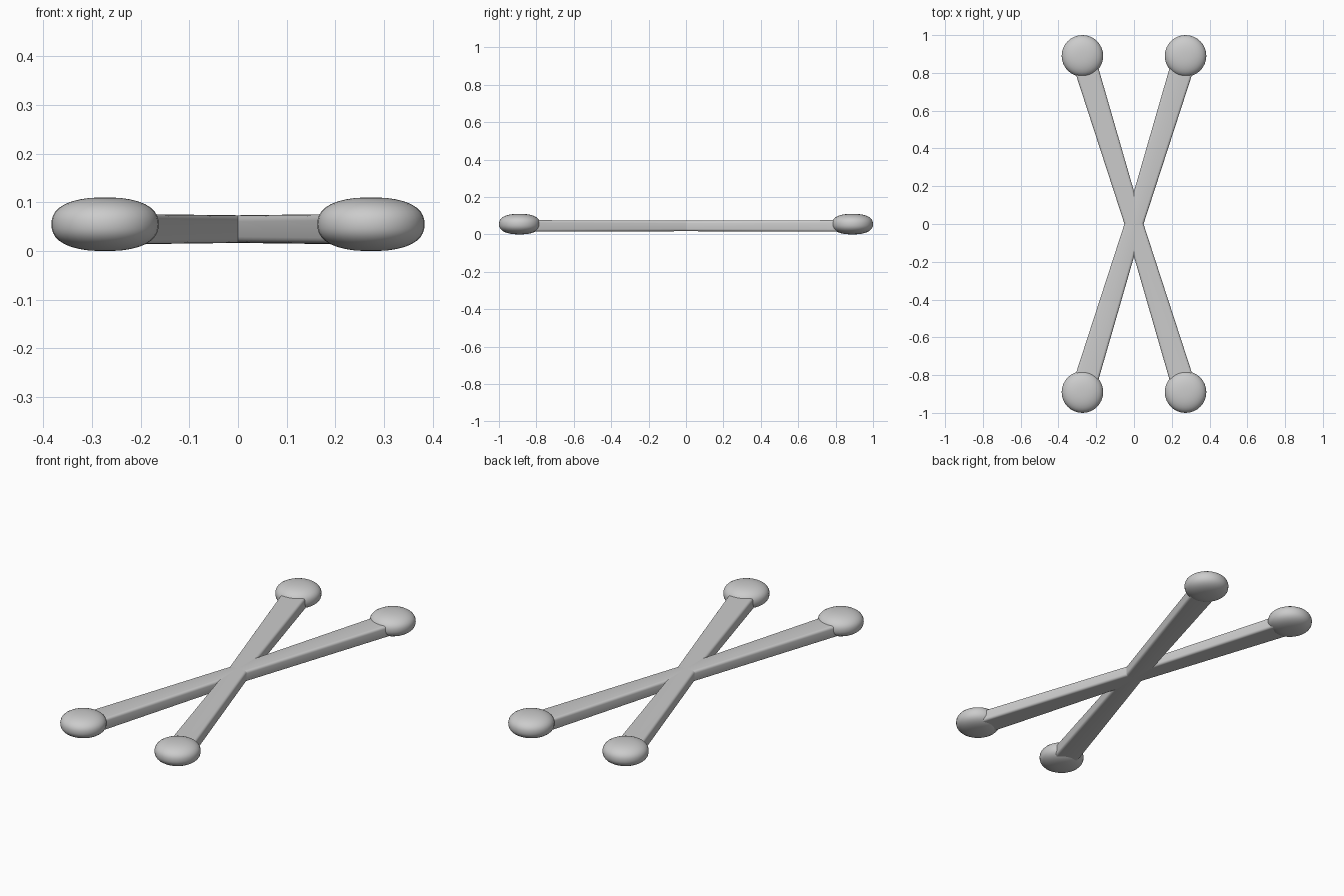
import bpy, bmesh, math

if "Cube" in bpy.data.objects:
    bpy.data.objects.remove(bpy.data.objects["Cube"])

PX, PY, ZC = 0.273, 0.89, 0.055      # pad centre offsets and mid height
REACH = math.hypot(PX, PY)

grey = bpy.data.materials.new("light_grey")
grey.diffuse_color = (0.6, 0.6, 0.6, 1)
grey.use_nodes = True
grey.node_tree.nodes["Principled BSDF"].inputs["Base Color"].default_value = grey.diffuse_color


def finish(bm, name, loc, rot, angle):
    bmesh.ops.recalc_face_normals(bm, faces=bm.faces)
    me = bpy.data.meshes.new(name)
    bm.to_mesh(me)
    bm.free()
    me.materials.append(grey)
    ob = bpy.data.objects.new(name, me)
    bpy.context.collection.objects.link(ob)
    ob.location = loc
    ob.rotation_euler.z = rot
    bpy.ops.object.select_all(action='DESELECT')
    ob.select_set(True)
    bpy.context.view_layer.objects.active = ob
    bpy.ops.object.shade_smooth_by_angle(angle=math.radians(angle))
    return ob


def rounded_rect(w, h, r, steps=4):
    pts = []
    for i, (sx, sz) in enumerate([(1, 1), (-1, 1), (-1, -1), (1, -1)]):
        for k in range(steps + 1):
            a = math.pi / 2 * (i + k / steps)
            pts.append((sx * (w - r) + r * math.cos(a), sz * (h - r) + r * math.sin(a)))
    return pts


# Bar: rounded section, slimmer at the crossing
def bar(name, rot):
    bm = bmesh.new()
    rings = []
    for y, w, h in [(-0.90, 0.063, 0.031), (0, 0.048, 0.028), (0.90, 0.063, 0.031)]:
        rings.append([bm.verts.new((x, y, z)) for x, z in rounded_rect(w, h, 0.013)])
    n = len(rings[0])
    for a, b in zip(rings, rings[1:]):
        for i in range(n):
            j = (i + 1) % n
            bm.faces.new((a[i], a[j], b[j], b[i]))
    bm.faces.new(rings[0])
    bm.faces.new(rings[-1])
    finish(bm, name, (0, 0, 0.045), rot, 40)


# Pad: sphere squared off into a flattened, rounded button
def pad(name, x, y):
    bm = bmesh.new()
    bmesh.ops.create_uvsphere(bm, u_segments=32, v_segments=20, radius=1)
    for v in bm.verts:
        r, z = math.hypot(v.co.x, v.co.y), v.co.z
        s = (r ** 2.4 + abs(z) ** 2.4) ** (-1 / 2.4)
        v.co *= s
        v.co.x *= 0.11
        v.co.y *= 0.11
        v.co.z *= 0.055
    finish(bm, name, (x, y, ZC), 0, 60)


tilt = math.atan2(PX, PY)
bar("bar_left_leaning", tilt)
bar("bar_right_leaning", -tilt)

for sx, side in ((-1, "left"), (1, "right")):
    for sy, end in ((-1, "front"), (1, "back")):
        pad(f"{end}_{side}_pad", sx * PX, sy * PY)
